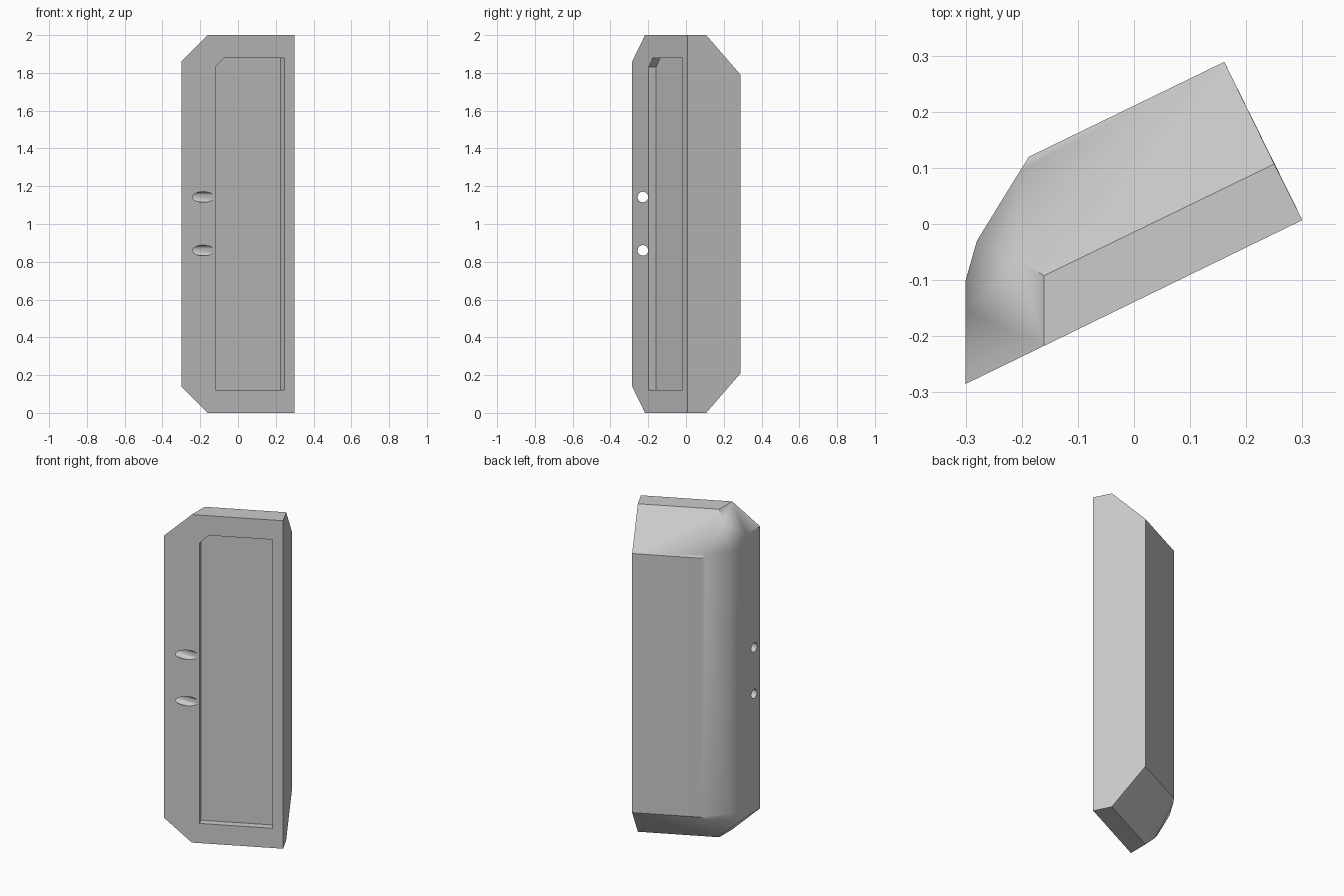
import bpy, bmesh, math
from mathutils import Vector

cube = bpy.data.objects.get("Cube")
if cube:
    bpy.data.objects.remove(cube, do_unlink=True)

grey = bpy.data.materials.new("plain_grey")
grey.use_nodes = True
colour = (0.6, 0.6, 0.6, 1)
grey.diffuse_color = colour
grey.node_tree.nodes["Principled BSDF"].inputs["Base Color"].default_value = colour

FRONT_CORNER = Vector((-0.3, -0.285, 0))
ALONG = Vector((0.6, 0.292, 0)).normalized()   # along the slanted front face
INWARD = Vector((-ALONG.y, ALONG.x, 0))        # from the front face into the body


def make_object(name, bm):
    bmesh.ops.recalc_face_normals(bm, faces=bm.faces)
    mesh = bpy.data.meshes.new(name)
    bm.to_mesh(mesh)
    bm.free()
    mesh.materials.append(grey)
    obj = bpy.data.objects.new(name, mesh)
    bpy.context.collection.objects.link(obj)
    return obj


# Body: convex block, the same at the top and the bottom
top_points = [
    (-0.16, -0.217, 2), (0.3, 0.007, 2), (0.25, 0.107, 2), (-0.16, -0.092, 2),
    (0.161, 0.289, 1.79), (-0.187, 0.12, 1.79), (-0.203, 0.095, 1.807),
    (-0.203, -0.066, 1.957), (-0.28, -0.03, 1.8), (-0.3, -0.1, 1.8),
    (-0.3, -0.155, 1.86), (-0.3, -0.285, 1.86),
]
bm = bmesh.new()
for x, y, z in top_points:
    bm.verts.new((x, y, z))
    bm.verts.new((x, y, 2 - z))
bmesh.ops.convex_hull(bm, input=bm.verts)
bmesh.ops.dissolve_limit(bm, angle_limit=math.radians(1.5),
                         verts=bm.verts, edges=bm.edges)
body = make_object("body", bm)

# Recess cutter: one clipped upper corner, pushed into the front face
bm = bmesh.new()
outline = [(-0.12, 0.12), (0.245, 0.12), (0.245, 1.88), (-0.075, 1.88), (-0.12, 1.83)]
rings = []
for depth in (-0.1, 0.043):
    rings.append([bm.verts.new(FRONT_CORNER + ALONG * ((x + 0.3) / ALONG.x)
                               + INWARD * depth + Vector((0, 0, z)))
                  for x, z in outline])
for ring in rings:
    bm.faces.new(ring)
for i in range(len(outline)):
    j = (i + 1) % len(outline)
    bm.faces.new((rings[0][i], rings[0][j], rings[1][j], rings[1][i]))
cutters = [make_object("recess_cutter", bm)]

# Two round holes running sideways
for name, z in (("lower_hole_cutter", 0.86), ("upper_hole_cutter", 1.143)):
    bpy.ops.mesh.primitive_cylinder_add(vertices=32, radius=0.028, depth=0.6,
                                        location=(-0.25, -0.228, z),
                                        rotation=(0, math.pi / 2, 0))
    hole = bpy.context.object
    hole.name = name
    hole.data.materials.append(grey)
    cutters.append(hole)

bpy.ops.object.select_all(action="DESELECT")
body.select_set(True)
bpy.context.view_layer.objects.active = body
for cutter in cutters:
    cut = body.modifiers.new("cut", "BOOLEAN")
    cut.operation = "DIFFERENCE"
    cut.solver = "EXACT"
    cut.object = cutter
    bpy.ops.object.modifier_apply(modifier=cut.name)
for cutter in cutters:
    bpy.data.objects.remove(cutter, do_unlink=True)

# Smooth the rounded back corner, keeping the large faces flat
bpy.ops.object.shade_smooth_by_angle(angle=math.radians(35))
body.modifiers.new("flat_faces", "WEIGHTED_NORMAL").keep_sharp = True
